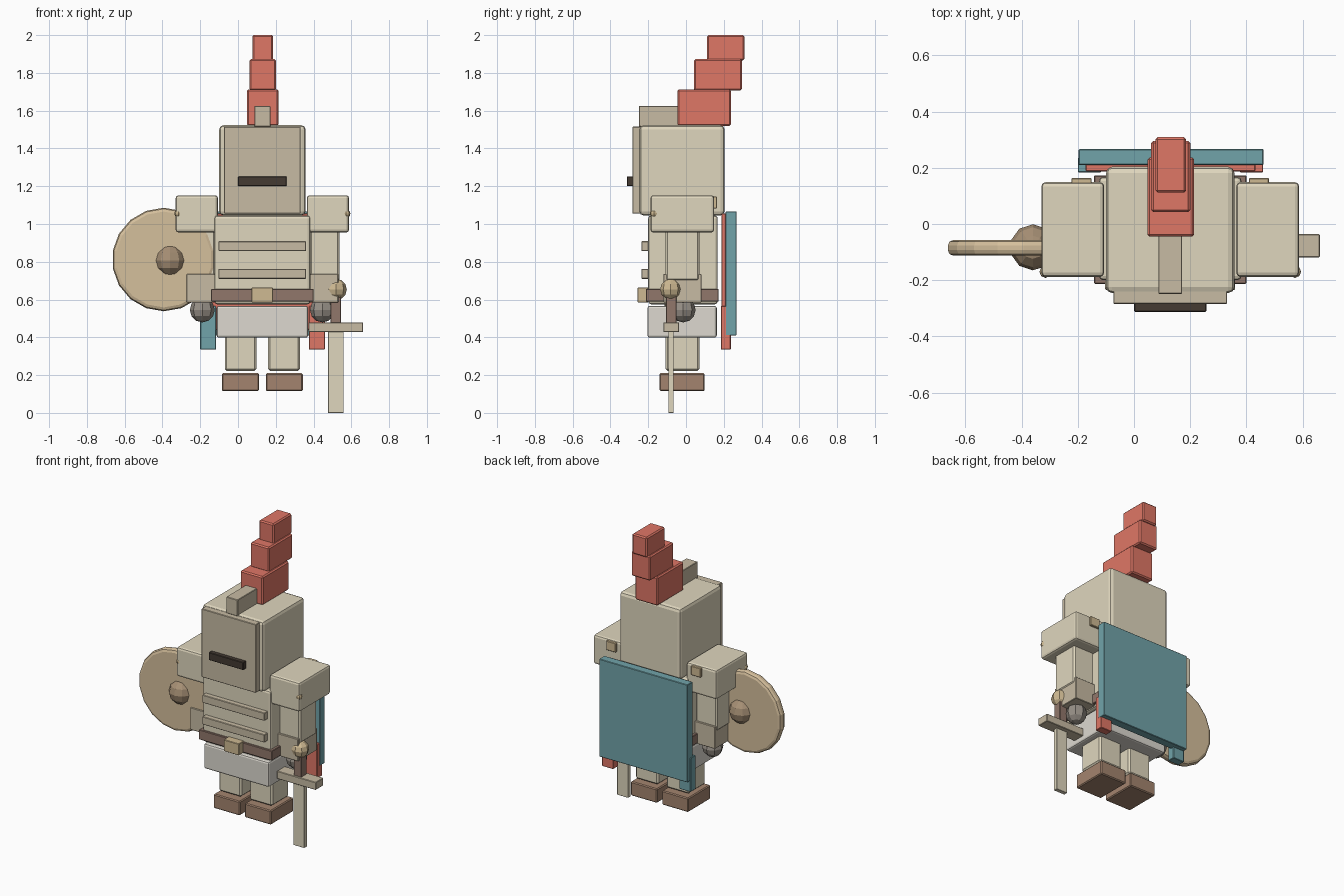
import bpy
from math import radians

if "Cube" in bpy.data.objects:
    bpy.data.objects.remove(bpy.data.objects["Cube"])

CX = 0.129  # body centreline (shield pushes the figure off centre)


def material(name, r, g, b):
    m = bpy.data.materials.new(name)
    m.diffuse_color = tuple((c / 255) ** 2.2 for c in (r, g, b)) + (1,)
    m.use_nodes = True
    m.node_tree.nodes["Principled BSDF"].inputs["Base Color"].default_value = m.diffuse_color
    return m


STEEL = material("light_steel", 222, 213, 188)
DULL = material("dull_steel", 198, 186, 162)
PALE = material("pale_cloth", 220, 216, 207)
HAND = material("hand_grey", 150, 143, 134)
LEATHER = material("leather", 162, 131, 110)
BELT = material("belt_brown", 144, 119, 107)
DARK = material("dark_slit", 70, 61, 54)
RED = material("red", 222, 118, 102)
TEAL = material("teal", 112, 162, 168)
WOOD = material("tan_shield", 212, 190, 155)
BRONZE = material("bronze", 165, 142, 116)
BRASS = material("brass", 205, 184, 145)


def finish(name, mat, bevel=0, segments=2):
    o = bpy.context.object
    o.name = name
    o.data.materials.append(mat)
    if bevel:
        b = o.modifiers.new("bevel", "BEVEL")
        b.width, b.segments = bevel, segments
    return o


def box(name, x, y, z, mat, bevel=0.003, segments=1):
    """Box from (min, max) ranges on each axis."""
    bpy.ops.mesh.primitive_cube_add(size=1, location=[(a + b) / 2 for a, b in (x, y, z)])
    o = bpy.context.object
    o.scale = [b - a for a, b in (x, y, z)]
    bpy.ops.object.transform_apply(location=False, rotation=False, scale=True)
    return finish(name, mat, bevel, segments)


def mid(w):
    return (CX - w / 2, CX + w / 2)


def ball(name, loc, r, mat, seg=8, rings=6):
    bpy.ops.mesh.primitive_uv_sphere_add(segments=seg, ring_count=rings, radius=r, location=loc)
    return finish(name, mat)


# Helmet
box("helmet", mid(0.457), (-0.246, 0.204), (1.045, 1.523), STEEL, 0.022, 2)
box("visor_plate", mid(0.405), (-0.284, -0.235), (1.055, 1.515), DULL)
box("eye_slit", mid(0.257), (-0.313, -0.27), (1.2, 1.252), DARK)
box("helmet_ridge", mid(0.085), (-0.249, 0.0), (1.515, 1.625), DULL)

# Plume, three stepped blocks
for i, (w, y, z) in enumerate([(0.167, (-0.045, 0.237), (1.52, 1.713)),
                               (0.14, (0.042, 0.296), (1.707, 1.873)),
                               (0.11, (0.112, 0.309), (1.865, 2.0))]):
    box(f"plume_{i + 1}", (0.131 - w / 2, 0.131 + w / 2), y, z, RED, 0.008)

# Torso, chest bands, belt and skirt
box("torso", mid(0.508), (-0.2, 0.168), (0.575, 1.045), STEEL, 0.015, 2)
for z in (0.71, 0.856):
    box("chest_band", mid(0.463), (-0.235, -0.19), (z, z + 0.053), DULL)
box("belt", mid(0.543), (-0.213, 0.173), (0.59, 0.656), BELT)
box("belt_buckle", mid(0.114), (-0.257, -0.2), (0.585, 0.663), BRASS)
box("skirt", mid(0.484), (-0.204, 0.163), (0.398, 0.567), PALE, 0.012, 2)

# Paired limbs
for side, s in (("left", -1), ("right", 1)):
    def span(a, b):
        return tuple(sorted((CX + s * a, CX + s * b)))

    box(side + "_pauldron", span(0.235, 0.459), (-0.188, 0.149), (0.955, 1.152), STEEL, 0.015, 2)
    box(side + "_pauldron_strap", span(0.28, 0.352), (0.13, 0.164), (1.083, 1.145), BRASS)
    ball(side + "_pauldron_rivet", (CX + s * 0.444, -0.17, 1.055), 0.022, BRASS)
    box(side + "_upper_arm", span(0.25, 0.408), (-0.108, 0.071), (0.7, 0.965), STEEL, 0.01)
    box(side + "_gauntlet", span(0.235, 0.402), (-0.12, 0.082), (0.585, 0.735), DULL)
    ball(side + "_hand", (CX + s * 0.318, -0.015, 0.545), 0.066, HAND)
    box(side + "_leg", span(0.031, 0.199), (-0.108, 0.071), (0.223, 0.41), STEEL, 0.01)
    box(side + "_boot", span(0.018, 0.214), (-0.14, 0.099), (0.115, 0.21), LEATHER, 0.006)

# Cape: teal sheet, red lining, two hanging corners
box("cape", (-0.197, 0.461), (0.21, 0.267), (0.41, 1.067), TEAL)
box("cape_lining", (-0.172, 0.432), (0.187, 0.215), (0.44, 1.055), RED)
box("cape_corner_left", (-0.2, -0.116), (0.184, 0.237), (0.335, 0.565), TEAL)
box("cape_corner_right", (0.376, 0.46), (0.184, 0.237), (0.335, 0.565), RED)

# Shield with a round boss through it
bpy.ops.mesh.primitive_cylinder_add(vertices=18, radius=0.274, depth=0.056,
                                    location=(-0.393, -0.085, 0.812),
                                    rotation=(radians(90), 0, 0))
finish("shield", WOOD, 0.02, 2)
ball("shield_boss", (-0.36, -0.083, 0.807), 0.082, BRONZE, 10, 6)

# Sword held point down
box("sword_blade", (0.477, 0.559), (-0.093, -0.066), (0.0, 0.435), STEEL, 0.001)
box("sword_guard", (0.373, 0.662), (-0.119, -0.036), (0.427, 0.479), DULL)
box("sword_grip", (0.49, 0.546), (-0.107, -0.051), (0.475, 0.63), BELT)
ball("sword_pommel", (0.52, -0.081, 0.654), 0.056, BRASS)
